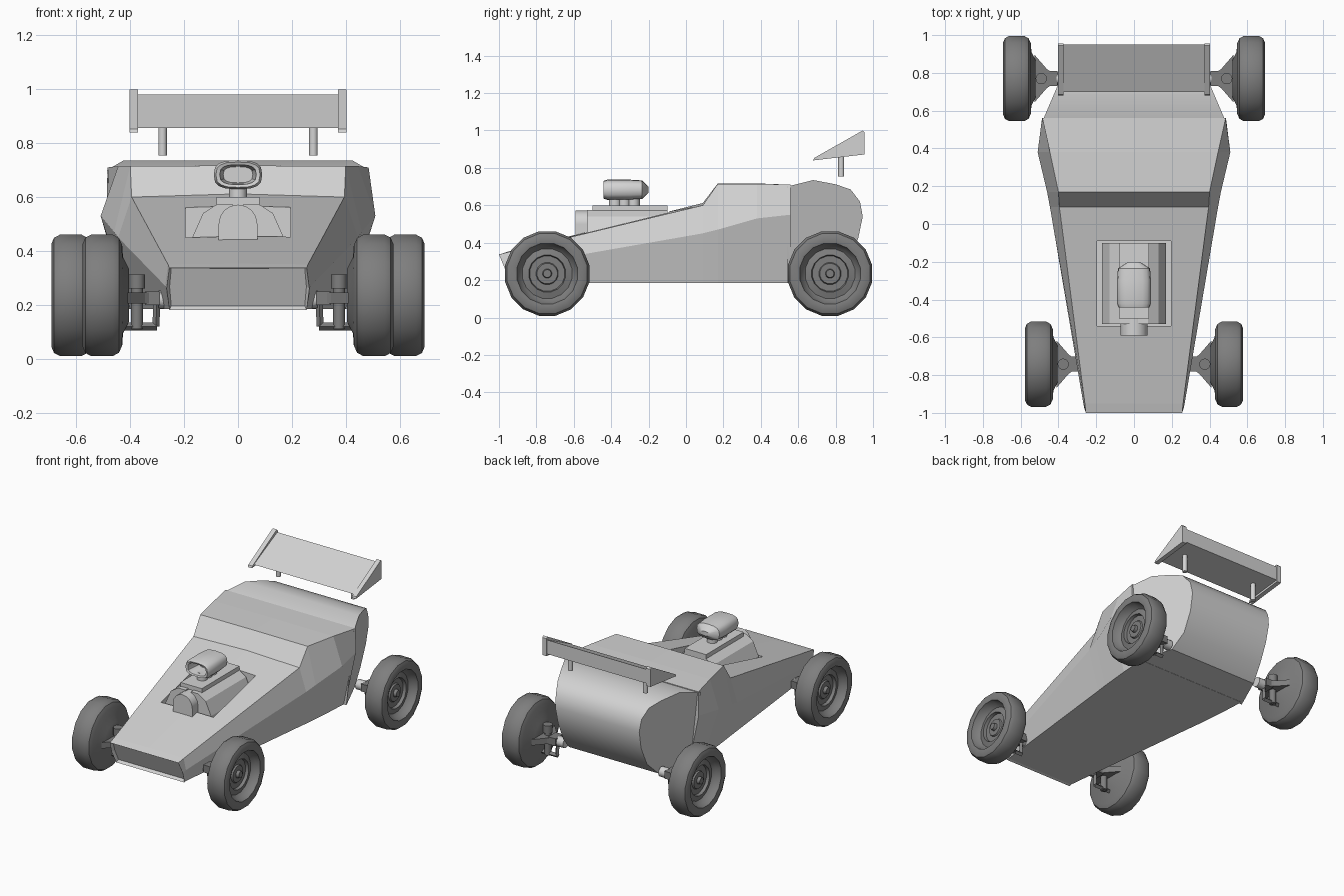
import bpy, bmesh, math
from mathutils import Vector

if "Cube" in bpy.data.objects:
    bpy.data.objects.remove(bpy.data.objects["Cube"])


def material(name, value):
    m = bpy.data.materials.new(name)
    m.use_nodes = True
    color = (value, value, value, 1)
    m.diffuse_color = color
    m.node_tree.nodes["Principled BSDF"].inputs["Base Color"].default_value = color
    return m


LIGHT = material("light grey", 0.65)
DARK = material("dark grey", 0.21)
smooth_parts = []


def finish(name, bm, mat, smooth=False):
    bmesh.ops.remove_doubles(bm, verts=bm.verts, dist=0.0001)
    bmesh.ops.recalc_face_normals(bm, faces=bm.faces)
    me = bpy.data.meshes.new(name)
    bm.to_mesh(me)
    bm.free()
    me.materials.append(mat)
    ob = bpy.data.objects.new(name, me)
    bpy.context.collection.objects.link(ob)
    if smooth:
        smooth_parts.append(ob)
    return ob


def loft(rings, caps=True):
    """Skin a list of rings with equal point counts."""
    bm = bmesh.new()
    rows = [[bm.verts.new(p) for p in ring] for ring in rings]
    for a, b in zip(rows, rows[1:]):
        for i in range(len(a)):
            j = (i + 1) % len(a)
            bm.faces.new((a[i], a[j], b[j], b[i]))
    if caps:
        bm.faces.new(rows[0][::-1])
        bm.faces.new(rows[-1])
    return bm


def box(name, xs, ys, zs, mat):
    rings = [[(x, ys[0], z), (x, ys[1], z), (x, ys[1], zs[1]), (x, ys[0], zs[1])]
             for x in xs for z in zs[:1]]
    return finish(name, loft(rings), mat)


def rod(name, a, b, r, mat, sides=12):
    a, b = Vector(a), Vector(b)
    turn = (b - a).to_track_quat('Z', 'Y')
    ring = [turn @ Vector((r * math.cos(t), r * math.sin(t), 0))
            for t in (2 * math.pi * i / sides for i in range(sides))]
    return finish(name, loft([[p + a for p in ring], [p + b for p in ring]]), mat, sides > 4)


# Main body: y, roof edge x, z, widest x, z, floor x, crown
SECTIONS = [
    (-0.95, 0.26, 0.35, 0.27, 0.27, 0.255, 0.003),
    (0.09, 0.395, 0.60, 0.445, 0.45, 0.37, 0.012),
    (0.17, 0.40, 0.715, 0.46, 0.47, 0.38, 0.002),
    (0.38, 0.445, 0.715, 0.51, 0.53, 0.40, 0.002),
    (0.56, 0.485, 0.71, 0.487, 0.55, 0.41, 0.0),
]


def mirrored(half, top):
    return half + [top] + [(-x, y, z) for x, y, z in reversed(half)]


def nose_y(z):
    return -1 + (0.337 - z) * 0.42


rings = [mirrored([(x, nose_y(z), z) for x, z in ((0.255, 0.18), (0.265, 0.26), (0.255, 0.337))],
                  (0, nose_y(0.337), 0.337))]
for y, xt, zt, xm, zm, xb, crown in SECTIONS:
    floor_y = max(y, -0.92)
    rings.append(mirrored([(xb, floor_y, 0.185), (xm, max(y, -0.94), zm), (xt, y, zt)],
                          (0, y, zt + crown)))
bm = loft(rings)
bmesh.ops.recalc_face_normals(bm, faces=bm.faces)
# Recessed grille in the nose
grille = min(bm.faces, key=lambda f: f.calc_center_median().y)
grille = min((f for f in bm.faces if len(f.verts) == 7), key=lambda f: f.calc_center_median().y)
bmesh.ops.inset_region(bm, faces=[grille], thickness=0.011, depth=-0.02)
body = finish("body", bm, LIGHT)

# Engine bay opening
cutter = box("engine_bay_cutter", (-0.195, 0.195), (-0.54, -0.09), (0.385, 0.9), LIGHT)
cutter.hide_render = True
mod = body.modifiers.new("engine_bay", 'BOOLEAN')
mod.object = cutter
mod.solver = 'EXACT'
bpy.context.view_layer.objects.active = body
body.select_set(True)
bpy.ops.object.modifier_apply(modifier=mod.name)
bpy.data.objects.remove(cutter)

# Rounded tail, narrowing backwards
TAIL = [(0.54, 0.70), (0.68, 0.735), (0.80, 0.712), (0.88, 0.685), (0.93, 0.62), (0.945, 0.54),
        (0.92, 0.42), (0.86, 0.29), (0.77, 0.20), (0.54, 0.185)]


def tail_x(y, z):
    return 0.487 - 0.43 * (y - 0.54) - 0.18 * max(0, 0.5 - z)


finish("tail", loft([[(s * tail_x(y, z), y, z) for y, z in TAIL] for s in (-1, 1)]), LIGHT, True)

# Engine
box("engine_block", (-0.08, 0.08), (-0.50, -0.10), (0.38, 0.60), LIGHT)
BANK = [(0.02, 0.39), (0.02, 0.575), (0.075, 0.575), (0.13, 0.54), (0.17, 0.45), (0.16, 0.39)]
for s, side in ((1, "left"), (-1, "right")):
    finish("engine_bank_" + side,
           loft([[(s * x, y, z) for x, z in BANK] for y in (-0.53, -0.10)]), LIGHT)
rod("engine_front_cover", (0, -0.59, 0.50), (0, -0.50, 0.50), 0.072, LIGHT, 16)
box("engine_front_base", (-0.072, 0.072), (-0.59, -0.50), (0.44, 0.50), LIGHT)
for i, y in enumerate((-0.38, -0.33, -0.28)):
    rod("intake_neck_%d" % i, (0, y, 0.58), (0, y, 0.65), 0.033, LIGHT)

# Air scoop: y, half width, half height, ending inside its mouth
SCOOP = [(-0.20, 0.03, 0.015), (-0.235, 0.085, 0.05), (-0.30, 0.09, 0.054), (-0.42, 0.09, 0.054),
         (-0.442, 0.082, 0.047), (-0.438, 0.068, 0.037), (-0.34, 0.055, 0.03)]


def scoop_ring(y, w, h, n=16):
    pts = []
    for i in range(n):
        c, s = math.cos(2 * math.pi * i / n), math.sin(2 * math.pi * i / n)
        pts.append((w * math.copysign(abs(c) ** 0.7, c), y, 0.683 + h * math.copysign(abs(s) ** 0.7, s)))
    return pts


finish("air_scoop", loft([scoop_ring(*r) for r in SCOOP]), LIGHT, True)

# Rear wing
WING = [(0.70, 0.857), (0.95, 0.98), (0.95, 0.885)]
END = [(0.68, 0.84), (0.685, 0.853), (0.945, 1.0), (0.955, 0.99), (0.955, 0.872)]
finish("wing", loft([[(x, y, z) for y, z in WING] for x in (-0.38, 0.38)]), LIGHT)
for s, side in ((1, "left"), (-1, "right")):
    finish("wing_end_plate_" + side,
           loft([[(s * x, y, z) for y, z in END] for x in (0.372, 0.403)]), LIGHT)
    rod("wing_support_" + side, (s * 0.28, 0.83, 0.755), (s * 0.28, 0.83, 0.89), 0.016, LIGHT)

# Wheel profile: distance outward, radius
WHEEL = [(-0.025, 0), (-0.025, 0.10), (-0.003, 0.145), (0, 0.19), (0.012, 0.217), (0.035, 0.23),
         (0.115, 0.23), (0.137, 0.218), (0.147, 0.195), (0.142, 0.165), (0.11, 0.155), (0.09, 0.135),
         (0.10, 0.10), (0.08, 0.095), (0.08, 0.06), (0.09, 0.055), (0.09, 0.025), (0.11, 0.021), (0.11, 0)]


def corner(label, s, x0, yc, zc=0.235, n=16):
    """One wheel with its suspension."""
    angles = [2 * math.pi * (i + 0.5) / n for i in range(n)]
    rings = [[(s * (x0 + u), yc + r * math.cos(t), zc + r * math.sin(t)) for t in angles]
             for u, r in WHEEL[1:-1]]
    finish("wheel_" + label, loft(rings), DARK, True)
    at = lambda u, y, z: (s * (x0 + u), yc + y, z)
    plan = [(-0.10, 0.04), (-0.085, 0.05), (-0.02, 0.125), (-0.02, -0.125), (-0.085, -0.05), (-0.10, -0.04)]
    finish("wishbone_" + label, loft([[at(u, y, z) for u, y in plan] for z in (0.205, 0.245)]), DARK)
    box("arm_mount_" + label, sorted((s * (x0 - 0.14), s * (x0 - 0.085))),
        (yc - 0.04, yc + 0.04), (0.20, 0.25), DARK)
    rod("upright_" + label, at(-0.055, 0, 0.11), at(-0.055, 0, 0.27), 0.022, DARK)
    rod("damper_cap_" + label, at(-0.055, 0, 0.26), at(-0.055, 0, 0.312), 0.03, DARK)
    rod("lower_arm_" + label, at(-0.13, 0, 0.12), at(0, 0, 0.12), 0.015, DARK, 4)
    rod("link_" + label, at(-0.125, 0, 0.12), at(-0.13, 0, 0.24), 0.013, DARK, 4)
    rod("joint_" + label, at(-0.19, 0, 0.22), at(-0.135, 0, 0.22), 0.033, LIGHT)


for s, side in ((1, "left"), (-1, "right")):
    corner("front_" + side, s, 0.43, -0.742)
    corner("rear_" + side, s, 0.546, 0.77)

# Smooth the rounded parts only
bpy.ops.object.select_all(action='DESELECT')
for ob in smooth_parts:
    ob.select_set(True)
bpy.context.view_layer.objects.active = smooth_parts[0]
bpy.ops.object.shade_smooth_by_angle(angle=math.radians(35))
